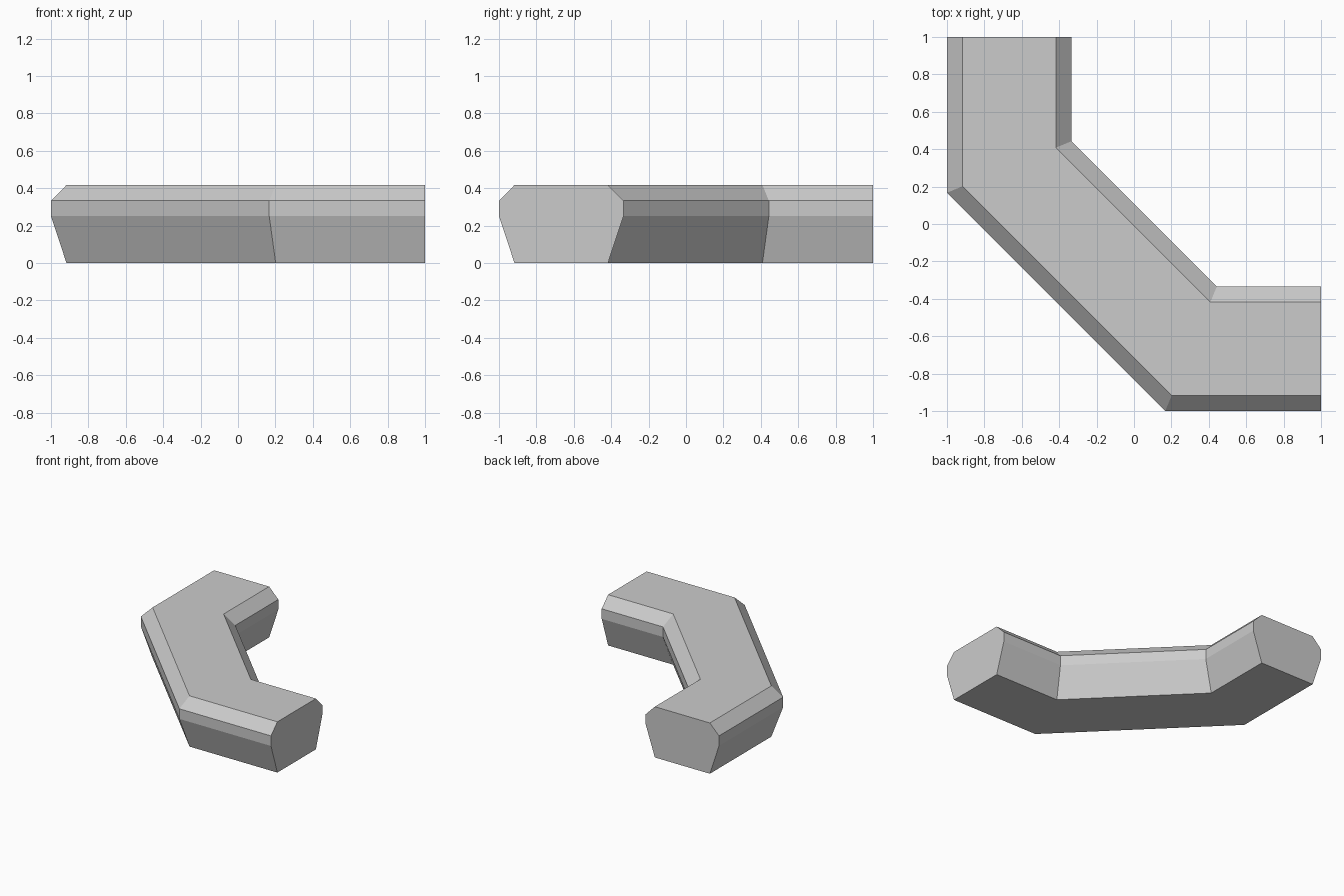
import bpy
import bmesh
from mathutils import Vector

cube = bpy.data.objects.get("Cube")
if cube:
    bpy.data.objects.remove(cube, do_unlink=True)

# One plain grey for the whole part
grey = bpy.data.materials.new("plain_grey")
grey.use_nodes = True
colour = (0.6, 0.6, 0.6, 1)
grey.diffuse_color = colour
grey.node_tree.nodes["Principled BSDF"].inputs["Base Color"].default_value = colour

# Centre line of the bend, and the right half of the cross-section (offset, height)
path = [Vector(p) for p in ((1, -0.667), (0.305, -0.667), (-0.667, 0.305), (-0.667, 1))]
half = [(0.25, 0), (0.333, 0.25), (0.333, 0.333), (0.25, 0.417)]
profile = half + [(-s, z) for s, z in reversed(half)]


def side_vector(i):
    """Mitred sideways direction at a path point."""
    legs = [(b - a).normalized() for a, b in zip(path, path[1:])]
    before, after = legs[max(i - 1, 0)], legs[min(i, len(legs) - 1)]
    normals = [Vector((d.y, -d.x)) for d in (before, after)]
    mitre = (normals[0] + normals[1]).normalized()
    return mitre / mitre.dot(normals[0])


# Sweep the section along the path and cap both ends
bm = bmesh.new()
rings = []
for i, p in enumerate(path):
    side = side_vector(i)
    rings.append([bm.verts.new((*(p + side * s), z)) for s, z in profile])
n = len(profile)
for a, b in zip(rings, rings[1:]):
    for k in range(n):
        m = (k + 1) % n
        bm.faces.new((a[k], a[m], b[m], b[k]))
bm.faces.new(rings[0])
bm.faces.new(rings[-1])
bmesh.ops.recalc_face_normals(bm, faces=bm.faces)

mesh = bpy.data.meshes.new("bent_wall")
bm.to_mesh(mesh)
bm.free()
mesh.materials.append(grey)
wall = bpy.data.objects.new("bent_wall", mesh)
bpy.context.collection.objects.link(wall)
